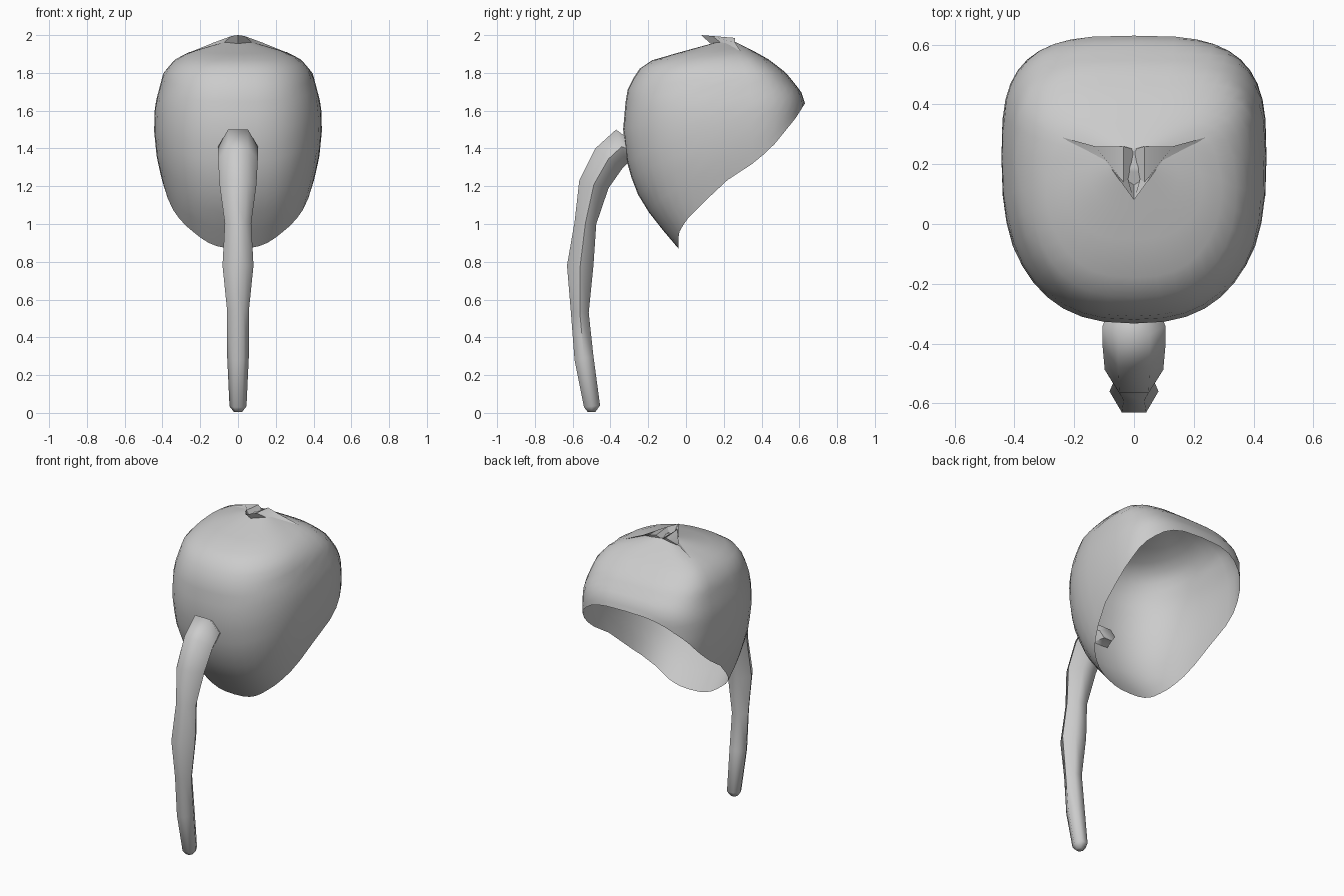
import bpy
import bmesh
import math
from mathutils import Vector

cube = bpy.data.objects.get("Cube")
if cube:
    bpy.data.objects.remove(cube, do_unlink=True)

grey = bpy.data.materials.new("plain grey")
grey.use_nodes = True
colour = (0.6, 0.6, 0.6, 1)
grey.diffuse_color = colour
grey.node_tree.nodes["Principled BSDF"].inputs["Base Color"].default_value = colour


def finish(bm, name, angle):
    """Turn a bmesh into a smooth-shaded grey object."""
    mesh = bpy.data.meshes.new(name)
    bmesh.ops.recalc_face_normals(bm, faces=bm.faces)
    bm.to_mesh(mesh)
    bm.free()
    obj = bpy.data.objects.new(name, mesh)
    bpy.context.collection.objects.link(obj)
    mesh.materials.append(grey)
    bpy.ops.object.select_all(action="DESELECT")
    obj.select_set(True)
    bpy.context.view_layer.objects.active = obj
    bpy.ops.object.shade_smooth_by_angle(angle=math.radians(angle))
    return obj


def bridge(bm, a, b):
    """Quads between two closed rings."""
    for i in range(len(a)):
        j = (i + 1) % len(a)
        bm.faces.new((a[i], a[j], b[j], b[i]))


def sample(table, z):
    """Linear lookup in a list of (z, value)."""
    for (z0, v0), (z1, v1) in zip(table, table[1:]):
        if z <= z1:
            return v0 + (v1 - v0) * max(0, z - z0) / (z1 - z0)
    return table[-1][1]


# Hood profiles by height: front edge, back edge, half width, rim depth
MID_Y, TOP = 0.22, 1.97
front = [(0.87, -0.04), (1.0, -0.15), (1.12, -0.24), (1.3, -0.31), (1.5, -0.333),
         (1.7, -0.315), (1.79, -0.27), (1.855, -0.22), (1.91, -0.03), (TOP, 0.19)]
back = [(0.87, 0.63), (1.64, 0.63), (1.7, 0.61), (1.8, 0.53), (1.87, 0.44),
        (1.92, 0.35), (TOP, 0.25)]
width = [(0.87, 0.28), (1.05, 0.35), (1.2, 0.395), (1.35, 0.43), (1.5, 0.445),
         (1.63, 0.44), (1.8, 0.395), (1.87, 0.335), (1.91, 0.26), (TOP, 0.05)]
rim = [(0.87, -0.04), (0.95, -0.04), (1.02, 0.0), (1.22, 0.2), (1.31, 0.34),
       (1.4, 0.45), (1.56, 0.58), (1.64, 0.631)]


def hood_point(angle, z):
    c, s = math.cos(angle), math.sin(angle)
    power = 2 / (2.5 if c > 0 else 3.2)
    edge = sample(front if c > 0 else back, z)
    x = math.copysign(abs(s) ** power, s) * sample(width, z)
    return Vector((x, MID_Y + abs(c) ** power * (edge - MID_Y), z))


def rim_height(angle):
    low, high = 0.87, 1.64
    for _ in range(30):
        z = (low + high) / 2
        if hood_point(angle, z).y > sample(rim, z):
            low = z
        else:
            high = z
    return high


# Hood: open shell running from the slanted rim up to the gathered crown
SEGMENTS, ROWS = 40, 18
bm = bmesh.new()
angles = [2 * math.pi * i / SEGMENTS for i in range(SEGMENTS)]
starts = [rim_height(a) for a in angles]
rings = []
for row in range(ROWS + 1):
    t = math.sin(row / ROWS * math.pi / 2)
    rings.append([bm.verts.new(hood_point(a, z + (TOP - z) * t))
                  for a, z in zip(angles, starts)])
for a, b in zip(rings, rings[1:]):
    bridge(bm, a, b)
crown = bm.verts.new((0, MID_Y, 1.96))
for i in range(SEGMENTS):
    bm.faces.new((rings[-1][i], rings[-1][(i + 1) % SEGMENTS], crown))
finish(bm, "hood", 60)

# Trunk: six-sided tube, each ring given by outer y, z, inner y, z, half width
trunk_rings = [
    (-0.25, 1.41, -0.24, 1.33, 0.06), (-0.37, 1.50, -0.31, 1.32, 0.105),
    (-0.48, 1.40, -0.34, 1.29, 0.105), (-0.565, 1.23, -0.41, 1.19, 0.098),
    (-0.59, 1.01, -0.475, 1.0, 0.07), (-0.63, 0.78, -0.49, 0.78, 0.082),
    (-0.61, 0.54, -0.515, 0.53, 0.057), (-0.59, 0.28, -0.49, 0.3, 0.057),
    (-0.54, 0.03, -0.455, 0.04, 0.045), (-0.52, 0.005, -0.48, 0.005, 0.022),
]
bm = bmesh.new()
rings = []
for yo, zo, yi, zi, half in trunk_rings:
    outer, inner = Vector((0, yo, zo)), Vector((0, yi, zi))
    centre, arm = (outer + inner) / 2, (outer - inner) / 2
    ring = []
    for k in range(6):
        a = math.radians(30 + 60 * k)
        offset = arm * (math.cos(a) / math.cos(math.radians(30)))
        ring.append(bm.verts.new(centre + offset + Vector((half * math.sin(a), 0, 0))))
    rings.append(ring)
for a, b in zip(rings, rings[1:]):
    bridge(bm, a, b)
bm.faces.new(rings[0])
bm.faces.new(rings[-1])
finish(bm, "trunk", 60)

# Knot: mirrored pinched folds on the crown, with a sunken strip between them
bm = bmesh.new()
for side in (-1, 1):
    def point(x, y, z):
        return bm.verts.new((side * x, y, z))
    tip, root = point(0, 0.08, 2.0), point(0, 0.13, 1.955)
    ridge, rear = point(0.035, 0.14, 1.995), point(0.035, 0.26, 1.985)
    groove, groove_rear = point(0.02, 0.15, 1.965), point(0, 0.25, 1.965)
    fold, wing = point(0.13, 0.26, 1.96), point(0.24, 0.29, 1.915)
    hem = point(0.08, 0.19, 1.955)
    for face in ((tip, ridge, hem, root), (ridge, rear, fold, hem),
                 (hem, fold, wing), (ridge, groove, groove_rear, rear),
                 (tip, groove, ridge), (rear, groove_rear, fold)):
        bm.faces.new(face)
bmesh.ops.remove_doubles(bm, verts=bm.verts, dist=0.0001)
finish(bm, "knot", 30)
